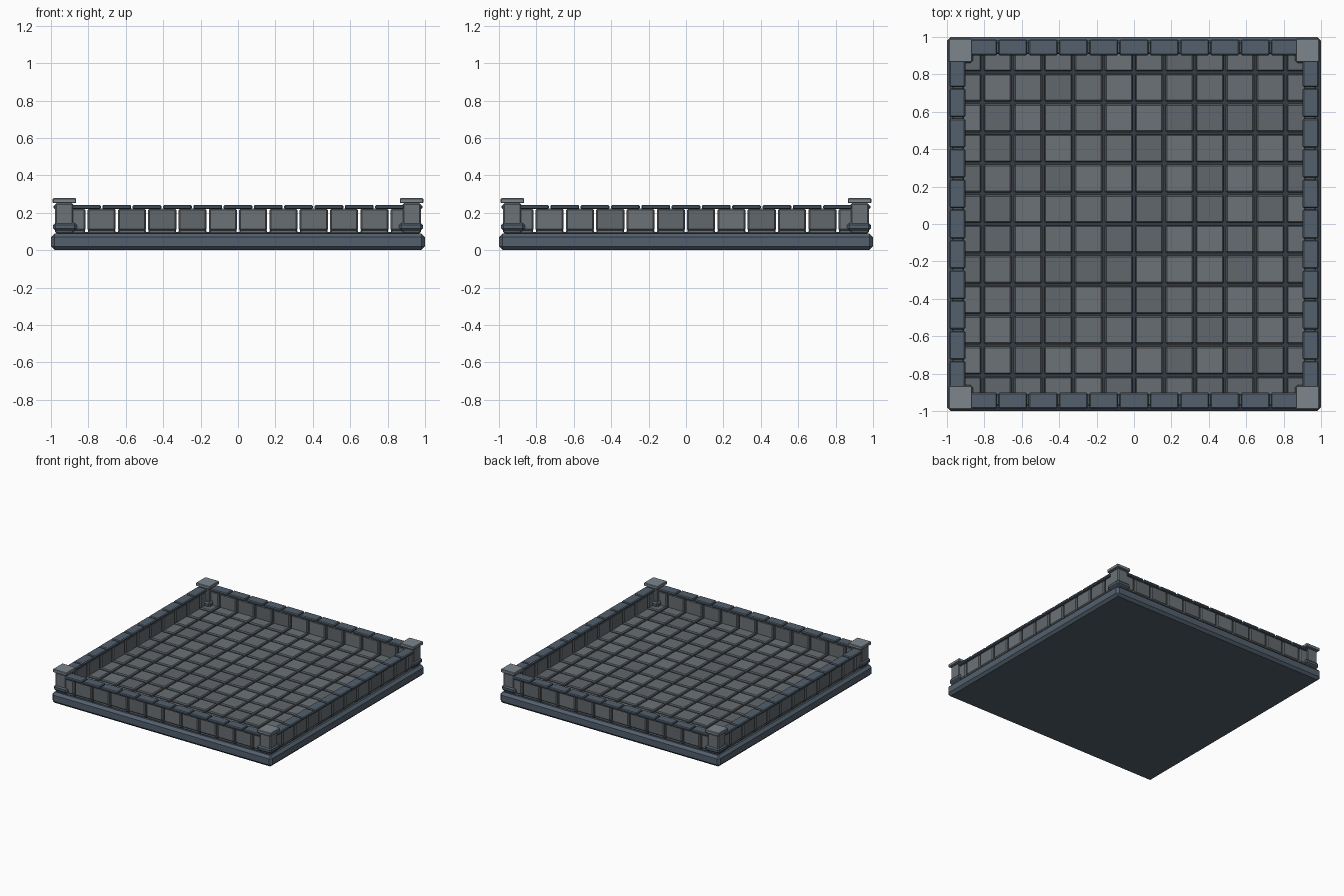
import bpy, bmesh, random
from mathutils import Matrix

if "Cube" in bpy.data.objects:
    bpy.data.objects.remove(bpy.data.objects["Cube"])

random.seed(4)
PITCH = 0.162


def material(name, r, g, b):
    m = bpy.data.materials.new(name)
    m.diffuse_color = (r, g, b, 1)
    m.use_nodes = True
    m.node_tree.nodes["Principled BSDF"].inputs["Base Color"].default_value = m.diffuse_color
    return m


slate = material("slate_blue", 0.085, 0.115, 0.15)
mortar = material("mortar", 0.035, 0.045, 0.055)
stones = [material("stone_%d" % i, v, v * 1.13, v * 1.24)
          for i, v in enumerate((0.12, 0.135, 0.15))]
pale = material("pale_stone", 0.2, 0.24, 0.27)


def boxes(name, items, mats, bevel):
    """One object from many boxes, each given as (x0, x1, y0, y1, z0, z1)."""
    bm = bmesh.new()
    for x0, x1, y0, y1, z0, z1 in items:
        mat = (Matrix.Translation(((x0 + x1) / 2, (y0 + y1) / 2, (z0 + z1) / 2))
               @ Matrix.Diagonal((x1 - x0, y1 - y0, z1 - z0, 1)))
        verts = bmesh.ops.create_cube(bm, size=1, matrix=mat)["verts"]
        shade = random.randrange(len(mats))
        for f in {f for v in verts for f in v.link_faces}:
            f.material_index = shade
    if bevel:
        bmesh.ops.bevel(bm, geom=bm.edges[:], offset=bevel, segments=1,
                        profile=0.5, affect='EDGES')
    me = bpy.data.meshes.new(name)
    bm.to_mesh(me)
    bm.free()
    for m in mats:
        me.materials.append(m)
    ob = bpy.data.objects.new(name, me)
    bpy.context.collection.objects.link(ob)
    return ob


def row(centres, length, inner, outer, z0, z1):
    """Boxes repeated along all four sides."""
    out = []
    h = length / 2
    for c in centres:
        for a, b in ((-outer, -inner), (inner, outer)):
            out.append((c - h, c + h, a, b, z0, z1))
            out.append((a, b, c - h, c + h, z0, z1))
    return out


def corners(inner, outer, z0, z1):
    spans = ((-outer, -inner), (inner, outer))
    return [(*sx, *sy, z0, z1) for sx in spans for sy in spans]


# Chamfered base slab and mortar bed
boxes("base_slab", [(-1, 1, -1, 1, 0, 0.09)], [slate], 0.02)
boxes("mortar_bed", [(-0.965, 0.965, -0.965, 0.965, 0.08, 0.096)], [mortar], 0)

# Floor tiles
mid = [(i - 5.5) * PITCH for i in range(12)]
t = 0.074
boxes("floor_tiles", [(x - t, x + t, y - t, y + t, 0.085, 0.112)
                      for x in mid for y in mid], stones, 0.007)

# Low wall blocks (the end positions are filled by the corners)
boxes("wall_blocks", row(mid[1:-1], 0.15, 0.908, 0.972, 0.104, 0.222), stones, 0.008)
boxes("wall_end_blocks", row((mid[0] + 0.03, mid[-1] - 0.03), 0.09, 0.908, 0.972,
                             0.104, 0.222), [stones[2]], 0.008)

# Coping stones, staggered over the block joints
boxes("wall_coping", row([k * PITCH for k in range(-5, 6)], 0.154, 0.902, 0.986,
                         0.22, 0.242), [slate], 0.006)

# Corner posts with foot and cap
boxes("corner_posts", corners(0.88, 0.978, 0.09, 0.252), [stones[2]], 0.008)
boxes("corner_feet", corners(0.862, 0.988, 0.103, 0.146), [slate], 0.012)
boxes("corner_caps", corners(0.865, 0.991, 0.252, 0.278), [pale], 0.004)
